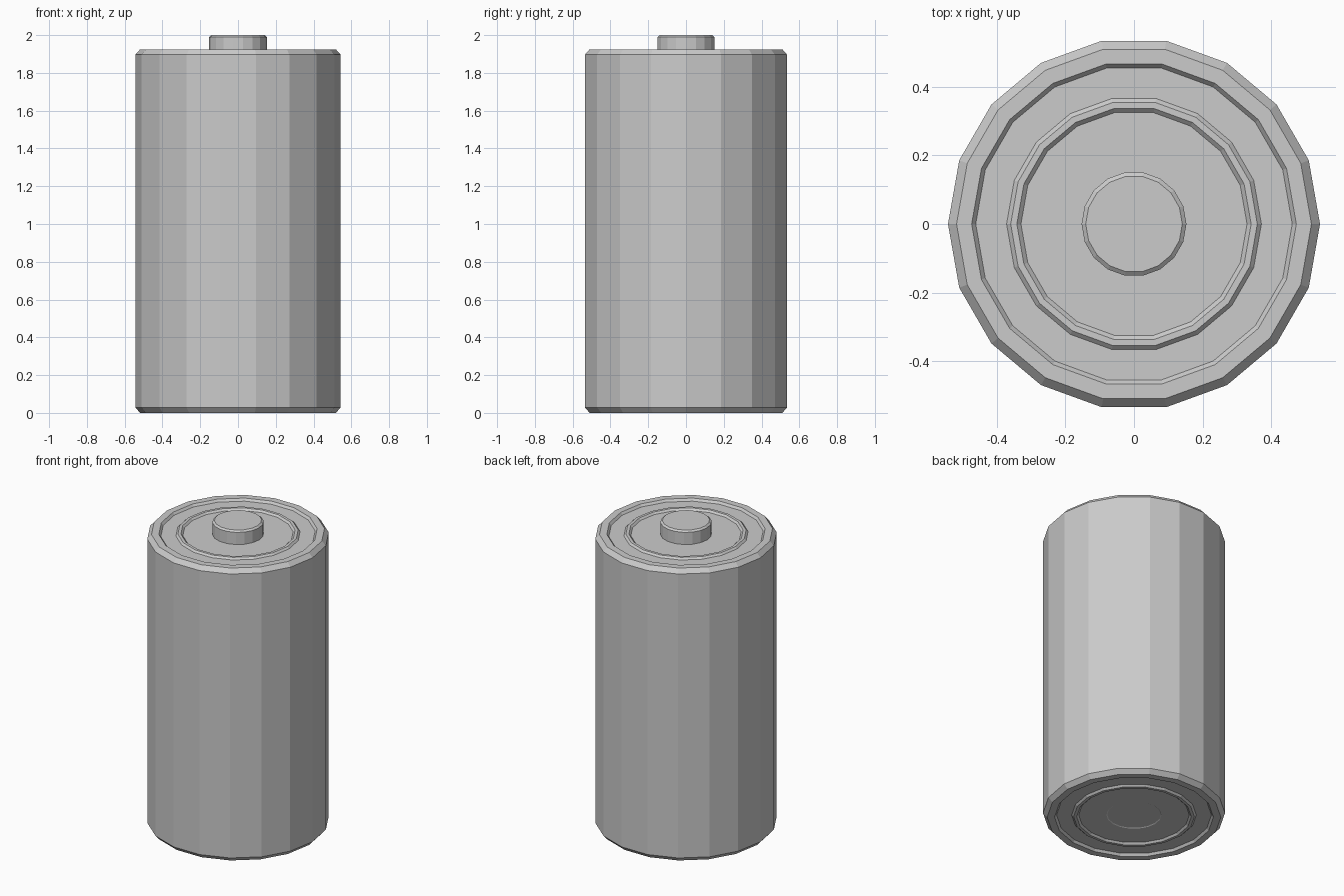
import bpy, bmesh, math

if "Cube" in bpy.data.objects:
    bpy.data.objects.remove(bpy.data.objects["Cube"])

SIDES = 18


def lathe(name, profile):
    """Revolve an (r, z) profile, listed bottom to top, into a closed faceted solid."""
    bm = bmesh.new()
    rings = []
    for r, z in profile:
        rings.append([bm.verts.new((r * math.cos(2 * math.pi * i / SIDES),
                                    r * math.sin(2 * math.pi * i / SIDES), z))
                      for i in range(SIDES)])
    for a, b in zip(rings, rings[1:]):
        for i in range(SIDES):
            j = (i + 1) % SIDES
            bm.faces.new((a[i], a[j], b[j], b[i]))
    bm.faces.new(rings[0][::-1])
    bm.faces.new(rings[-1])
    bmesh.ops.recalc_face_normals(bm, faces=bm.faces)
    mesh = bpy.data.meshes.new(name)
    bm.to_mesh(mesh)
    bm.free()
    obj = bpy.data.objects.new(name, mesh)
    bpy.context.collection.objects.link(obj)
    return obj


H = 1.925   # height of the can without the terminal

# End cap, from the centre outwards: (radius, depth below the rim)
cap = [(0.33, 0.015), (0.342, 0.003), (0.36, 0.003), (0.372, 0.015),
       (0.462, 0.015), (0.474, 0.0), (0.518, 0.0), (0.543, 0.028)]

# Can: chamfered cylinder with a grooved cap at each end
bottom = [(0.16, 0.018), (0.165, 0.015)] + cap
top = [(r, H - d) for r, d in reversed(cap)]
lathe("battery_can", bottom + top)

# Positive terminal: small chamfered button
lathe("positive_terminal", [(0.153, H - 0.016), (0.153, 1.99), (0.141, 2.0)])
